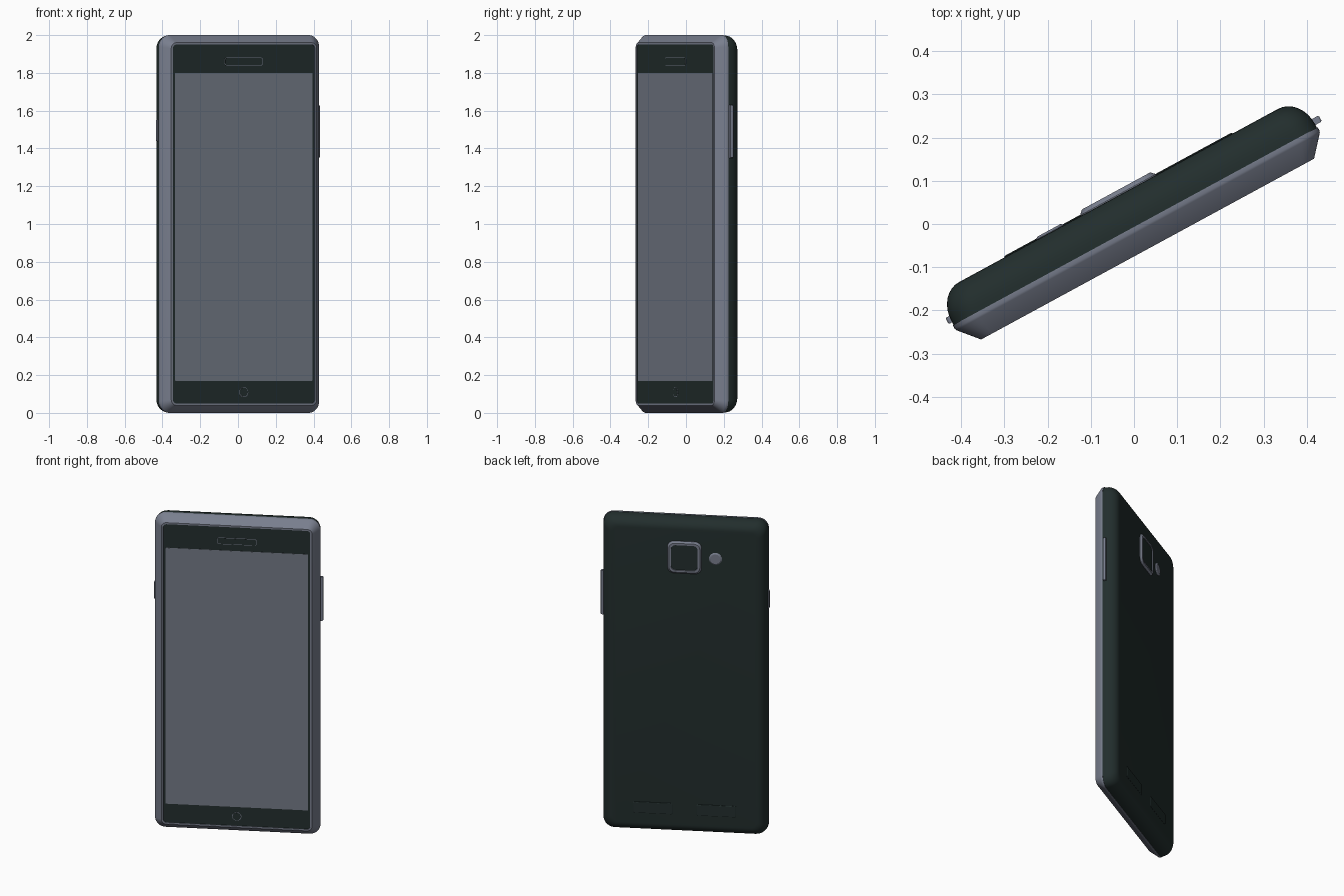
import bpy, bmesh, math
from mathutils import Matrix

if "Cube" in bpy.data.objects:
    bpy.data.objects.remove(bpy.data.objects["Cube"])

TURN = Matrix.Rotation(math.radians(28.5), 4, 'Z')   # phone stands turned about z


def material(name, rgb):
    m = bpy.data.materials.new(name)
    m.diffuse_color = (*rgb, 1)
    m.use_nodes = True
    m.node_tree.nodes["Principled BSDF"].inputs["Base Color"].default_value = m.diffuse_color
    return m


DARK = material("black_green", (0.016, 0.027, 0.026))
METAL = material("blue_grey_metal", (0.19, 0.21, 0.27))
GLASS = material("grey_screen", (0.17, 0.19, 0.235))


def outline(hw, hh, r, segs=8):
    """Rounded rectangle in the width/height plane."""
    pts = []
    for i, (sx, sz) in enumerate(((1, 1), (-1, 1), (-1, -1), (1, -1))):
        for k in range(segs + 1):
            a = math.pi / 2 * (i + k / segs)
            pts.append((sx * (hw - r) + r * math.cos(a), sz * (hh - r) + r * math.sin(a)))
    return pts


def loft(name, rings, mat, u=0, z=0, angle=30):
    """Skin rounded rectangles (half width, half height, radius, depth); caps both ends."""
    bm = bmesh.new()
    loops = [[bm.verts.new((u + x, d, z + y)) for x, y in outline(hw, hh, r)]
             for hw, hh, r, d in rings]
    for a, b in zip(loops, loops[1:]):
        for i in range(len(a)):
            j = (i + 1) % len(a)
            bm.faces.new((a[i], a[j], b[j], b[i]))
    bm.faces.new(loops[0])
    bm.faces.new(loops[-1])
    bmesh.ops.recalc_face_normals(bm, faces=bm.faces)
    me = bpy.data.meshes.new(name)
    bm.to_mesh(me)
    bm.free()
    me.materials.append(mat)
    ob = bpy.data.objects.new(name, me)
    bpy.context.collection.objects.link(ob)
    ob.matrix_world = TURN
    bpy.ops.object.select_all(action='DESELECT')
    ob.select_set(True)
    bpy.context.view_layer.objects.active = ob
    bpy.ops.object.shade_smooth_by_angle(angle=math.radians(angle))
    return ob


# Metal front frame: recessed glass seat, lip, chamfer and thin side band
loft("front_frame", [(0.427, 0.95, 0.02, -0.060), (0.427, 0.95, 0.02, -0.066),
                     (0.438, 0.96, 0.03, -0.066), (0.478, 0.998, 0.06, -0.020),
                     (0.480, 1.0, 0.062, -0.015), (0.480, 1.0, 0.062, -0.006),
                     (0.470, 0.99, 0.055, -0.006)], METAL, z=1)

# Dark rounded back shell
shell = [(0.478, 0.998, 0.06, -0.008)]
for k in range(9):
    a = math.pi / 2 * k / 8
    i = 0.058 * (1 - math.cos(a))
    shell.append((0.478 - i, 0.998 - i, 0.064 - 0.4 * i, 0.005 + 0.070 * math.sin(a)))
loft("back_shell", shell, DARK, z=1, angle=40)

# Front glass and display
loft("front_glass", [(0.4265, 0.9495, 0.02, -0.0635), (0.4265, 0.9495, 0.02, -0.058)], DARK, z=1)
loft("display", [(0.414, 0.815, 0.004, -0.0648), (0.414, 0.815, 0.004, -0.060)], GLASS, z=0.985)

# Earpiece and home button: thin metal outline around a dark plate
for name, hw, hh, r, z in (("earpiece", 0.115, 0.021, 0.012, 1.86),
                           ("home_button", 0.027, 0.027, 0.0269, 0.11)):
    loft(name + "_outline", [(hw, hh, r, -0.0642), (hw, hh, r, -0.060)], METAL, z=z)
    e = 0.003
    loft(name, [(hw - e, hh - e, r - e, -0.0652), (hw - e, hh - e, r - e, -0.060)], DARK, z=z)

# Rear camera: raised metal ring with a dark window, and a flash
loft("camera_ring", [(0.100, 0.102, 0.04, 0.070), (0.100, 0.102, 0.04, 0.077),
                     (0.090, 0.092, 0.034, 0.087), (0.078, 0.080, 0.028, 0.087),
                     (0.076, 0.078, 0.026, 0.080)], METAL, z=1.765)
loft("camera_window", [(0.0765, 0.0785, 0.026, 0.078), (0.0765, 0.0785, 0.026, 0.083)], DARK, z=1.765)
loft("flash", [(0.038, 0.038, 0.0379, 0.070), (0.038, 0.038, 0.0379, 0.076),
               (0.030, 0.030, 0.0299, 0.081)], METAL, u=-0.18, z=1.765)

# Rear speaker bars, mirrored
for s in (-1, 1):
    loft("speaker_bar", [(0.115, 0.035, 0.008, 0.072), (0.115, 0.035, 0.008, 0.076),
                         (0.112, 0.032, 0.006, 0.078)], DARK, u=0.185 * s, z=0.16)

# Side buttons
for name, u, z, hh in (("volume_button", 0.480, 1.49, 0.14), ("power_button", -0.472, 1.495, 0.057)):
    loft(name, [(0.013, hh, 0.005, 0.001), (0.015, hh, 0.006, 0.004),
                (0.015, hh, 0.006, 0.014), (0.013, hh, 0.005, 0.017)], METAL, u=u, z=z)
